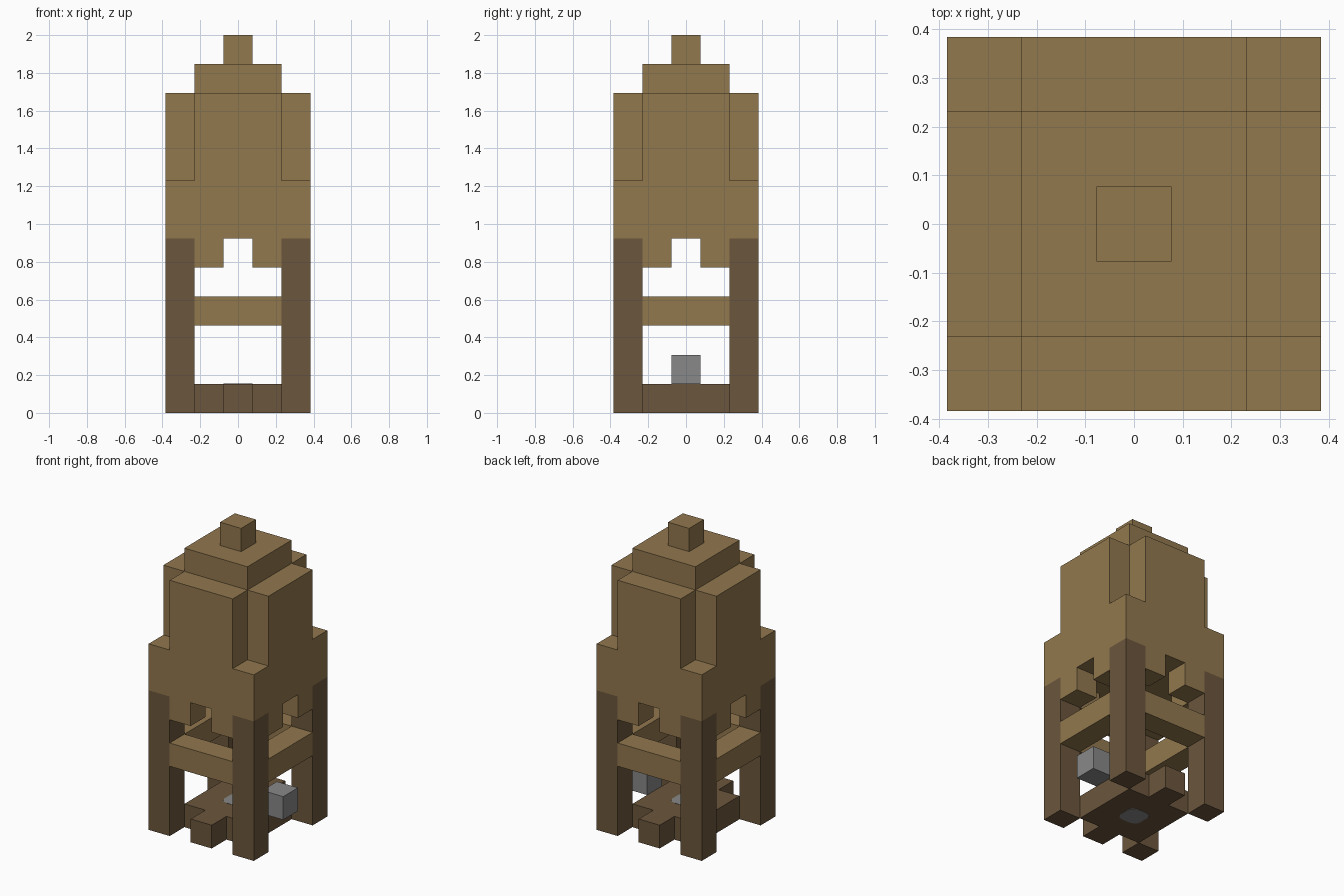
import bpy
import bmesh
from math import pi
from mathutils import Matrix, Vector

U = 2 / 13  # one block

cube = bpy.data.objects.get("Cube")
if cube:
    bpy.data.objects.remove(cube, do_unlink=True)


def material(name, rgb):
    m = bpy.data.materials.new(name)
    m.use_nodes = True
    m.diffuse_color = (*rgb, 1)
    m.node_tree.nodes["Principled BSDF"].inputs["Base Color"].default_value = (*rgb, 1)
    return m


light_wood = material("light wood", (0.287, 0.188, 0.076))
dark_wood = material("dark wood", (0.147, 0.093, 0.045))
stone = material("grey stone", (0.246, 0.246, 0.246))


def finish(name, bm, mat, quarter=0):
    bmesh.ops.transform(bm, matrix=Matrix.Rotation(quarter * pi / 2, 4, "Z"), verts=bm.verts)
    bmesh.ops.scale(bm, vec=(U, U, U), verts=bm.verts)
    bmesh.ops.recalc_face_normals(bm, faces=bm.faces)
    mesh = bpy.data.meshes.new(name)
    bm.to_mesh(mesh)
    bm.free()
    mesh.materials.append(mat)
    obj = bpy.data.objects.new(name, mesh)
    bpy.context.collection.objects.link(obj)
    return obj


def box(name, low, high, mat, quarter=0):
    """Box between two corners, in blocks, turned by quarter turns."""
    low, high = Vector(low), Vector(high)
    bm = bmesh.new()
    bmesh.ops.create_cube(bm, size=1)
    bmesh.ops.scale(bm, vec=high - low, verts=bm.verts)
    bmesh.ops.translate(bm, vec=(low + high) / 2, verts=bm.verts)
    return finish(name, bm, mat, quarter)


def wall(name, profile, y, mat, quarter):
    """Upright outline (x, z) given one block of depth."""
    bm = bmesh.new()
    face = bm.faces.new([bm.verts.new((x, y, z)) for x, z in profile])
    new = bmesh.ops.extrude_face_region(bm, geom=[face])["geom"]
    moved = [v for v in new if isinstance(v, bmesh.types.BMVert)]
    bmesh.ops.translate(bm, vec=(0, 1, 0), verts=moved)
    return finish(name, bm, mat, quarter)


# Four identical sides: leg, shoulder, rail and notched wall
half = [(0.5, 6), (0.5, 5), (1.5, 5), (1.5, 11)]
outline = half + [(-x, z) for x, z in reversed(half)]
for q, side in enumerate(("front", "left", "back", "right")):
    box(side + "_leg", (1.5, -2.5, 0), (2.5, -1.5, 6), dark_wood, q)
    box(side + "_shoulder", (1.5, -2.5, 6), (2.5, -1.5, 8), light_wood, q)
    box(side + "_rail", (-1.5, -2.5, 3), (1.5, -1.5, 4), light_wood, q)
    wall(side + "_wall", outline, -2.5, light_wood, q)

# Upper core and top knob
box("core", (-1.5, -1.5, 6), (1.5, 1.5, 12), light_wood)
box("top_knob", (-0.5, -0.5, 12), (0.5, 0.5, 13), light_wood)

# Floor with front and back steps
box("floor", (-1.5, -1.5, 0), (1.5, 1.5, 1), dark_wood)
for q, side in ((0, "front"), (2, "back")):
    box(side + "_step", (-0.5, -2.5, 0), (0.5, -1.5, 1), dark_wood, q)

# Rounded stone spot showing on both faces of the floor
bm = bmesh.new()
bmesh.ops.create_cube(bm, size=1)
bmesh.ops.scale(bm, vec=(1, 1, 1.02), verts=bm.verts)
bmesh.ops.translate(bm, vec=(0, 0, 0.5), verts=bm.verts)
uprights = [e for e in bm.edges if abs(e.verts[0].co.z - e.verts[1].co.z) > 0.5]
bmesh.ops.bevel(bm, geom=uprights, offset=0.3, segments=3, profile=0.5, affect="EDGES")
finish("floor_spot", bm, stone)

# Stone block at the side
box("stone_block", (1.5, -0.5, 1), (2.5, 0.5, 2), stone)
